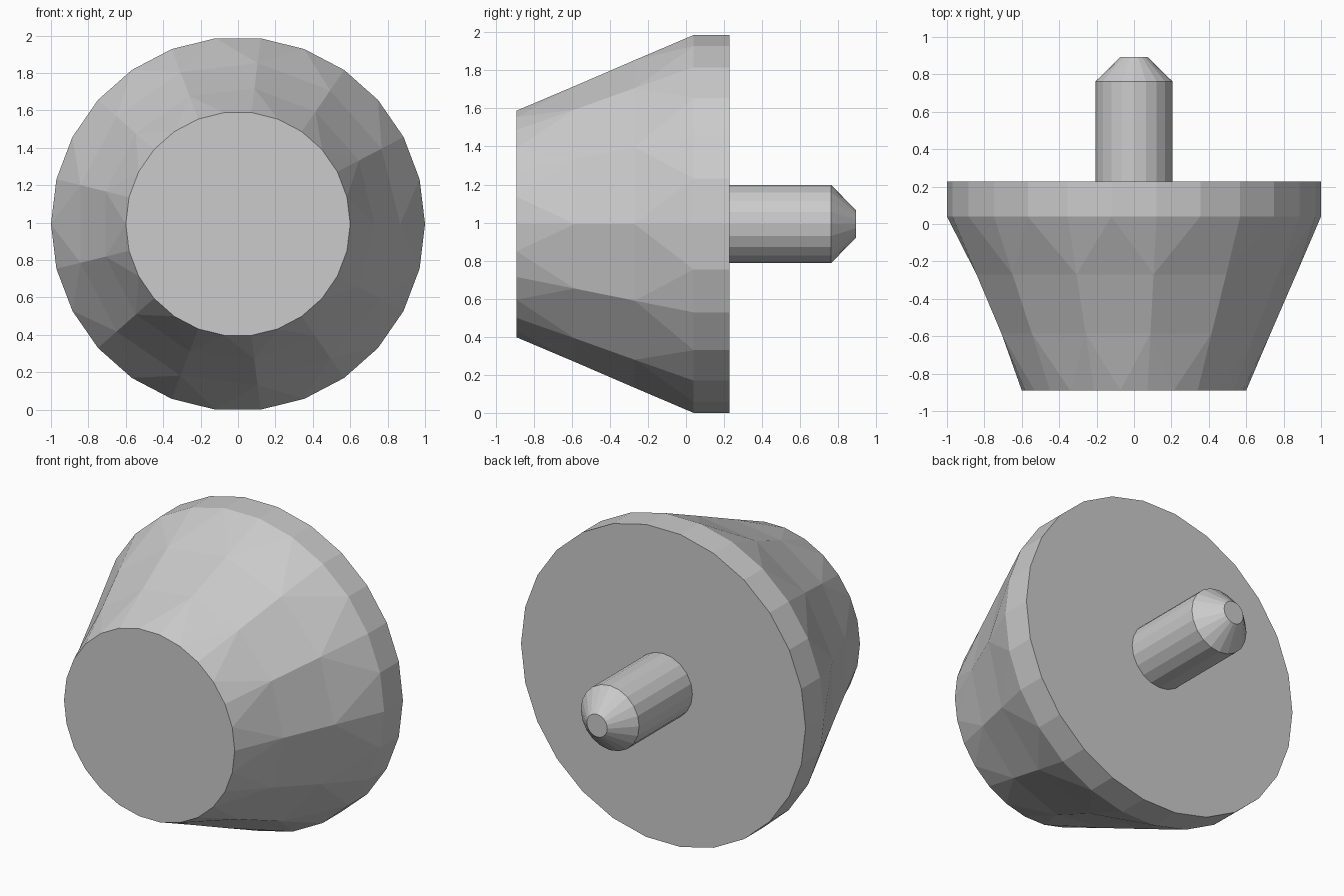
import bpy, bmesh
from math import sin, cos, pi

if "Cube" in bpy.data.objects:
    bpy.data.objects.remove(bpy.data.objects["Cube"])

ZC = cos(pi / 26)  # axis height so the 26-sided rim rests on the ground


def ring(bm, n, r, y):
    return [bm.verts.new((r * cos(2 * pi * i / n), y, ZC + r * sin(2 * pi * i / n)))
            for i in range(n)]


def bridge(bm, a, b):
    # equal rings: quads; ring a with twice the sides of b: triangles
    n = len(b)
    for i in range(n):
        j = (i + 1) % n
        if len(a) == n:
            bm.faces.new((a[i], a[j], b[j], b[i]))
        else:
            e0, odd, e1 = a[2 * i], a[2 * i + 1], a[2 * j]
            bm.faces.new((e0, odd, b[i]))
            bm.faces.new((odd, b[j], b[i]))
            bm.faces.new((odd, e1, b[j]))


def lathe(name, sections):
    # sections: (sides, radius, y)
    bm = bmesh.new()
    rings = [ring(bm, *s) for s in sections]
    for a, b in zip(rings, rings[1:]):
        bridge(bm, a, b) if len(a) >= len(b) else bridge(bm, b, a)
    bm.faces.new(rings[0])
    bm.faces.new(rings[-1])
    bmesh.ops.recalc_face_normals(bm, faces=bm.faces)
    me = bpy.data.meshes.new(name)
    bm.to_mesh(me)
    bm.free()
    ob = bpy.data.objects.new(name, me)
    bpy.context.collection.objects.link(ob)
    return ob


# Tapered body with a straight rim at the back and coarser middle rings
lathe("tapered_body", [(26, 1.0, 0.228), (26, 1.0, 0.04),
                       (13, 0.867, -0.27), (13, 0.73, -0.585),
                       (26, 0.6, -0.89)])

# Mounting pin with chamfered tip
lathe("mounting_pin", [(20, 0.205, 0.228), (20, 0.205, 0.763),
                       (20, 0.072, 0.893)])
